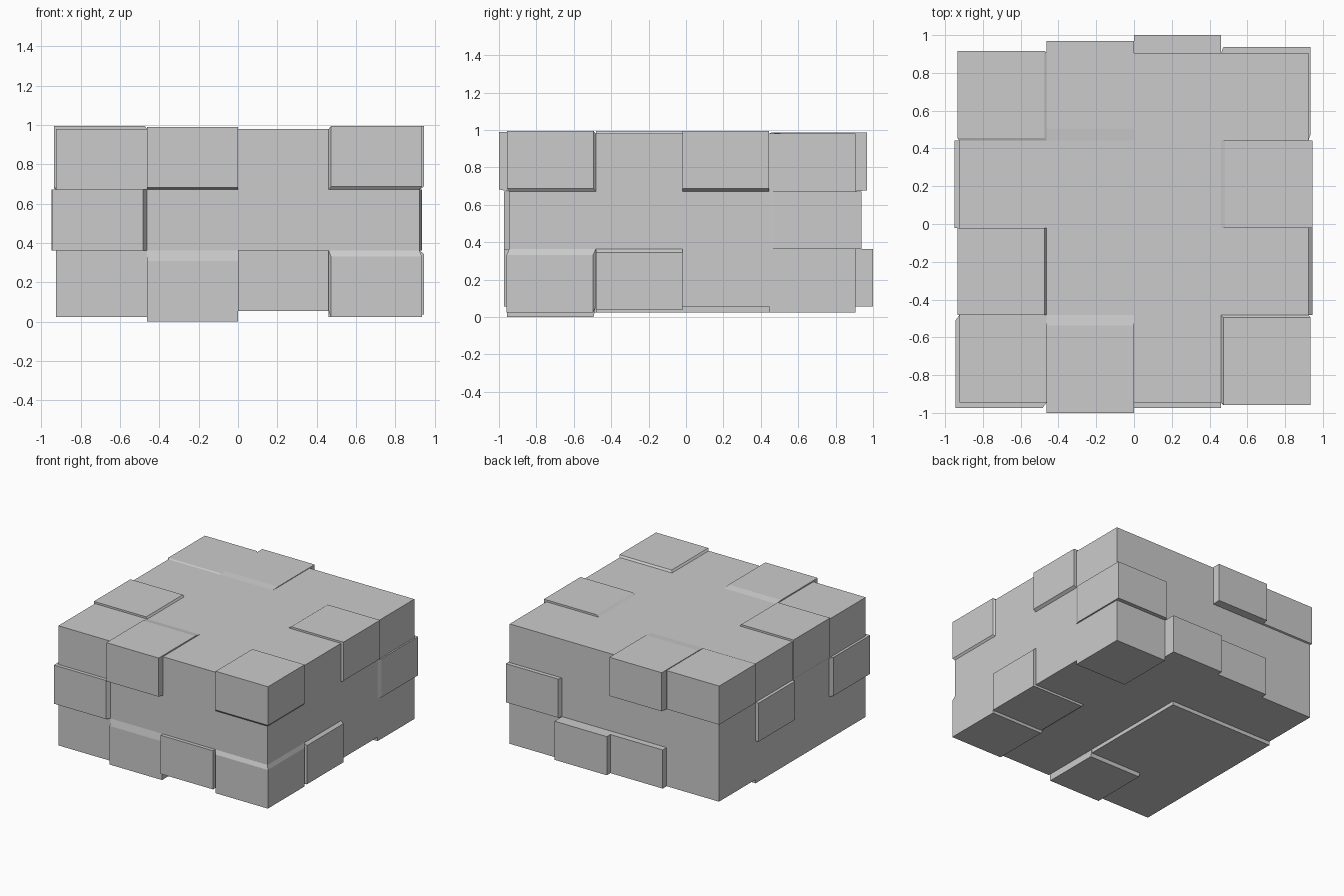
import bpy, bmesh
from itertools import product

if "Cube" in bpy.data.objects:
    bpy.data.objects.remove(bpy.data.objects["Cube"])

# Regular 4 x 4 x 3 grid: low corner and cell size
LOW = (-0.925, -0.945, 0.055)
CELL = (0.462, 0.4625, 0.3083)


def swept_block(name, cell, count=(1, 1, 1), shift=(0, 0, 0)):
    """Box of grid cells swept along a shift, so its side walls slant."""
    spans = [(lo + s * c, lo + s * (c + n)) for lo, s, c, n in zip(LOW, CELL, cell, count)]
    bm = bmesh.new()
    for p in product(*spans):
        bm.verts.new(p)
        if any(shift):
            bm.verts.new([a + b for a, b in zip(p, shift)])
    bmesh.ops.convex_hull(bm, input=bm.verts)
    loose = [v for v in bm.verts if not v.link_faces]
    bmesh.ops.delete(bm, geom=loose, context='VERTS')
    bmesh.ops.dissolve_limit(bm, angle_limit=0.001, verts=bm.verts, edges=bm.edges)
    bmesh.ops.recalc_face_normals(bm, faces=bm.faces)
    mesh = bpy.data.meshes.new(name)
    bm.to_mesh(mesh)
    bm.free()
    bpy.context.collection.objects.link(bpy.data.objects.new(name, mesh))


# Core slab
swept_block("core_slab", (0, 0, 0), (4, 4, 3))

# Top layer blocks
swept_block("top_front_block", (1, 0, 2), shift=(0, -0.055, 0.01))
swept_block("top_front_right_corner", (3, 0, 2), shift=(0.012, -0.012, 0.015))
swept_block("top_left_block", (0, 1, 2), shift=(-0.01, 0, 0.015))
swept_block("top_right_block", (3, 2, 2), shift=(0.022, 0, 0.015))
swept_block("top_back_block", (1, 3, 2), shift=(0, 0.063, 0.005))
swept_block("top_back_left_corner", (0, 3, 2), shift=(-0.01, 0.012, 0.005))

# Middle layer blocks
swept_block("middle_front_left_corner", (0, 0, 1), shift=(-0.02, -0.028, 0))
swept_block("middle_left_block", (0, 2, 1), shift=(-0.025, 0, 0))
swept_block("middle_back_right_corner", (3, 3, 1), shift=(0.012, 0.032, 0))

# Bottom layer blocks
swept_block("bottom_left_panel", (0, 1, 0), (2, 2, 1), (0, 0, -0.03))
swept_block("bottom_front_left_corner", (0, 0, 0), shift=(0, 0, -0.03))
swept_block("bottom_front_block", (1, 0, 0), shift=(0, -0.012, -0.055))
swept_block("bottom_front_mid_block", (2, 0, 0), shift=(0, -0.028, 0))
swept_block("bottom_front_right_corner", (3, 0, 0), shift=(0.012, -0.014, -0.032))
swept_block("bottom_right_block", (3, 1, 0), shift=(0.022, 0, -0.018))
swept_block("bottom_back_block", (1, 3, 0), shift=(0, 0.05, 0))
swept_block("bottom_back_mid_block", (2, 3, 0), shift=(0, 0.095, 0))
swept_block("bottom_back_right_corner", (3, 3, 0), shift=(0, 0, -0.032))
